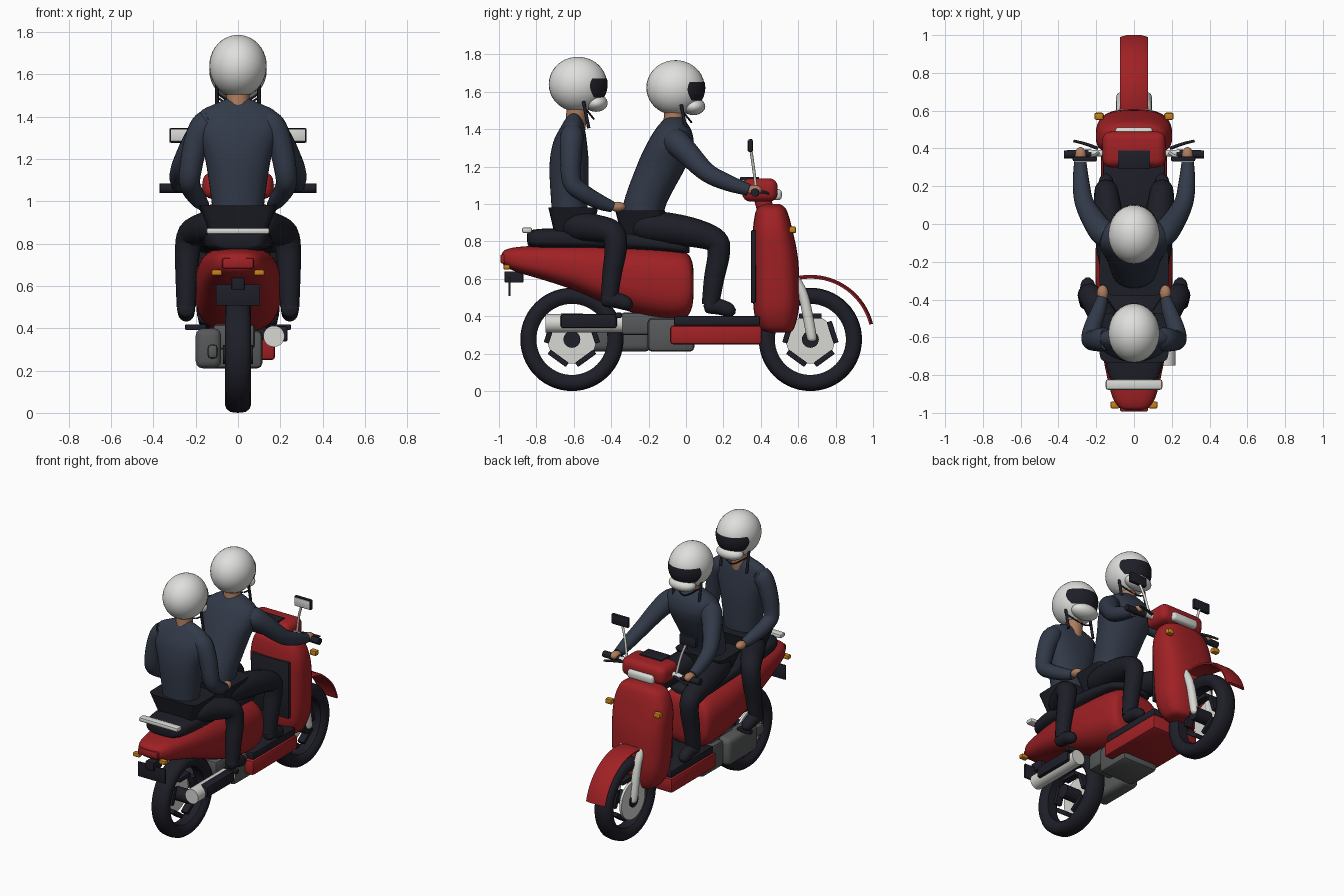
import bpy, bmesh, math
from mathutils import Vector, Matrix, Euler

if "Cube" in bpy.data.objects:
    bpy.data.objects.remove(bpy.data.objects["Cube"])


def material(name, r, g, b):
    m = bpy.data.materials.new(name)
    m.diffuse_color = (r, g, b, 1)
    m.use_nodes = True
    m.node_tree.nodes["Principled BSDF"].inputs["Base Color"].default_value = m.diffuse_color
    return m


RED = material("red paint", .35, .015, .018)
BLACK = material("black rubber", .013, .013, .021)
GREY = material("engine grey", .095, .098, .1)
LIGHT = material("light metal", .68, .68, .65)
WHITE = material("helmet white", .74, .74, .72)
AMBER = material("amber lens", .6, .22, .01)
JACKET = material("navy jacket", .032, .042, .066)
PANTS = material("dark trousers", .012, .013, .02)
SKIN = material("skin", .42, .2, .11)


def finish(name, bm, mat, angle=40):
    bmesh.ops.recalc_face_normals(bm, faces=bm.faces)
    me = bpy.data.meshes.new(name)
    bm.to_mesh(me)
    bm.free()
    me.materials.append(mat)
    for p in me.polygons:
        p.use_smooth = True
    me.set_sharp_from_angle(angle=math.radians(angle))
    ob = bpy.data.objects.new(name, me)
    bpy.context.collection.objects.link(ob)
    return ob


def loft(name, rings, mat, closed=False, cap=True, angle=40):
    bm = bmesh.new()
    vs = [[bm.verts.new(p) for p in r] for r in rings]
    n, k = len(rings[0]), len(rings)
    for i in range(k if closed else k - 1):
        a, b = vs[i], vs[(i + 1) % k]
        for j in range(n):
            bm.faces.new((a[j], a[(j + 1) % n], b[(j + 1) % n], b[j]))
    if cap and not closed:
        bm.faces.new(vs[0])
        bm.faces.new(vs[-1])
    return finish(name, bm, mat, angle)


def spline(pts, steps):
    """Catmull-Rom through points of any dimension"""
    p = [Vector(q) for q in pts]
    p = [p[0] * 2 - p[1]] + p + [p[-1] * 2 - p[-2]]
    out = []
    for i in range(1, len(p) - 2):
        a, b, c, d = p[i - 1:i + 3]
        for s in range(steps):
            t = s / steps
            out.append((b * 2 + (c - a) * t + (a * 2 - b * 5 + c * 4 - d) * t * t
                        + (b * 3 - a - c * 3 + d) * t ** 3) * .5)
    return out + [p[-2]]


def tube(name, pts, mat, steps=6, n=16):
    """pts: (x, y, z, radius)"""
    q = spline(pts, steps) if len(pts) > 2 else [Vector(v) for v in pts]
    rings = []
    for i, v in enumerate(q):
        t = (q[min(i + 1, len(q) - 1)] - q[max(i - 1, 0)]).to_3d().normalized()
        u = t.cross(Vector((0, 0, 1)) if abs(t.x) > .9 else Vector((1, 0, 0))).normalized()
        w = t.cross(u)
        r = max(v[3], .002)
        rings.append([v.to_3d() + (u * math.cos(2 * math.pi * k / n) + w * math.sin(2 * math.pi * k / n)) * r
                      for k in range(n)])
    return loft(name, rings, mat, angle=60)


def box(name, c, size, mat, bev=.008, rot=(0, 0, 0), seg=2):
    bm = bmesh.new()
    bmesh.ops.create_cube(bm, size=1)
    bmesh.ops.scale(bm, vec=size, verts=bm.verts)
    if bev:
        bmesh.ops.bevel(bm, geom=bm.edges[:], offset=bev, segments=seg, profile=.5, affect='EDGES')
    bm.transform(Matrix.Translation(c) @ Euler(rot).to_matrix().to_4x4())
    return finish(name, bm, mat)


def ball(name, c, size, mat):
    bm = bmesh.new()
    bmesh.ops.create_uvsphere(bm, u_segments=32, v_segments=20, radius=1)
    bmesh.ops.scale(bm, vec=size, verts=bm.verts)
    bmesh.ops.translate(bm, vec=c, verts=bm.verts)
    return finish(name, bm, mat)


def oval(a, b, e=2.0, n=40):
    out = []
    for k in range(n):
        c, s = math.cos(2 * math.pi * k / n), math.sin(2 * math.pi * k / n)
        out.append((a * math.copysign(abs(c) ** (2 / e), c), b * math.copysign(abs(s) ** (2 / e), s)))
    return out


def along_y(name, secs, mat, e):
    """secs: y, bottom, top, half width"""
    loft(name, [[(x, s[0], (s[1] + s[2]) / 2 + z) for x, z in oval(s[3], (s[2] - s[1]) / 2, e)]
                for s in spline(secs, 4)], mat, angle=60)


def along_z(name, secs, mat, e=2.0):
    """secs: z, back, front, half width"""
    loft(name, [[(x, (s[1] + s[2]) / 2 + y, s[0]) for x, y in oval(s[3], (s[2] - s[1]) / 2, e)]
                for s in spline(secs, 4)], mat, angle=60)


# wheels, each with a light disc on the left side
def wheel(name, y, z=.276):
    prof = [(-.035, .19), (-.058, .212), (-.062, .235), (-.056, .256), (-.035, .272), (0, .276),
            (.035, .272), (.056, .256), (.062, .235), (.058, .212), (.035, .19)]
    loft(name + "_tyre", [[(x, y + r * math.cos(a), z + r * math.sin(a)) for x, r in prof]
                          for a in [2 * math.pi * k / 56 for k in range(56)]], BLACK, closed=True)
    tube(name + "_disc", [(-.062, y, z, .13), (-.045, y, z, .13)], LIGHT, n=40)
    tube(name + "_hub", [(-.07, y, z, .045), (.07, y, z, .045)], BLACK, n=24)
    for k in range(5):
        a = math.radians(18 + 72 * k)
        box(name + "_spoke", (0, y + .125 * math.cos(a), z + .125 * math.sin(a)),
            (.05, .028, .12), BLACK, .004, (a, 0, 0))


wheel("rear_wheel", -.61)
wheel("front_wheel", .665)

# front fender and fork
arc = []
for k in range(25):
    a = math.radians(14 + 94 * k / 24)
    arc.append([(x, .665 + r * math.cos(a), .276 + r * math.sin(a))
                for x, r in ((-.07, .325), (.07, .325), (.073, .335), (.04, .345), (-.04, .345), (-.073, .335))])
loft("front_fender", arc, RED)
for s in (-1, 1):
    tube("fork_leg", [(s * .068, .585, .6, .025), (s * .068, .63, .5, .027), (s * .068, .67, .3, .027),
                      (s * .068, .675, .265, .015)], LIGHT)

# rear body, seat, leg shield
along_y("rear_body", [(-.985, .69, .735, .05), (-.965, .665, .755, .085), (-.9, .635, .77, .12),
                      (-.75, .59, .78, .155), (-.6, .54, .785, .18), (-.45, .475, .785, .195),
                      (-.25, .41, .775, .205), (-.08, .383, .76, .2), (.0, .395, .74, .19),
                      (.03, .44, .7, .17), (.04, .5, .65, .12)], RED, 2.7)
along_y("seat", [(-.85, .8, .84, .06), (-.83, .77, .86, .12), (-.7, .76, .87, .155), (-.4, .755, .86, .165),
                 (-.15, .745, .83, .16), (-.02, .735, .8, .14), (.02, .74, .775, .08)], BLACK, 3)
along_z("leg_shield", [(.312, .45, .55, .08), (.33, .4, .575, .13), (.4, .368, .597, .17),
                       (.5, .358, .608, .19), (.7, .355, .6, .2), (.85, .357, .572, .2), (.95, .37, .545, .17),
                       (.985, .39, .525, .13), (1.0, .42, .5, .06)], RED, 2.8)
box("shield_panel", (0, .36, .665), (.29, .026, .39), BLACK)
tube("steering_column", [(0, .43, .95, .045), (0, .4, 1.06, .045)], RED)

# floorboard and footpegs
box("floorboard", (0, .16, .3), (.35, .49, .1), RED, .015)
box("floor_mat", (0, .165, .375), (.33, .46, .05), BLACK, .008)
for s in (-1, 1):
    box("footpeg", (s * .2, -.36, .405), (.1, .035, .028), BLACK, .006)

# engine and exhaust
box("engine_block", (-.02, -.08, .3), (.27, .25, .18), GREY, .025)
box("engine_case", (-.14, -.35, .305), (.12, .33, .19), GREY, .035, seg=3)
box("swing_arm", (-.12, -.53, .29), (.05, .26, .07), GREY, .02)
box("engine_mount", (-.02, -.22, .36), (.2, .26, .12), GREY, .02)
tube("muffler", [(.17, -.75, .362, .05), (.17, -.34, .362, .05)], LIGHT, n=28)
box("heat_shield", (.2, -.52, .374), (.07, .3, .075), BLACK, .012)

# tail parts
box("tail_light", (0, -.975, .707), (.15, .035, .05), RED, .01)
box("plate_bracket", (0, -.92, .61), (.06, .1, .06), BLACK, .004)
box("number_plate", (0, -.943, .557), (.21, .012, .1), BLACK, .003)
box("grab_bar", (0, -.85, .86), (.3, .055, .03), LIGHT, .012)
for s in (-1, 1):
    tube("grab_bar_stay", [(s * .09, -.84, .86, .012), (s * .09, -.77, .79, .012)], BLACK)
    box("rear_indicator", (s * .1, -.958, .663), (.05, .036, .028), AMBER, .008)
    box("front_indicator", (s * .185, .57, .862), (.05, .038, .036), AMBER, .01)

# handlebar unit
box("headset", (0, .395, 1.075), (.335, .19, .125), RED, .045, seg=4)
box("headlight", (0, .487, 1.05), (.2, .05, .06), LIGHT, .02, seg=3)
box("dashboard", (0, .34, 1.135), (.17, .1, .02), BLACK, .004)
for s in (-1, 1):
    tube("handlebar", [(s * .14, .375, 1.065, .018), (s * .24, .375, 1.065, .018)], LIGHT)
    tube("grip", [(s * .225, .372, 1.062, .022), (s * .37, .368, 1.062, .022)], BLACK)
    tube("brake_lever", [(s * .19, .4, 1.065, .009), (s * .26, .425, 1.062, .008), (s * .32, .44, 1.055, .007)], BLACK)
    tube("mirror_stem", [(s * .19, .375, 1.08, .008), (s * .215, .36, 1.2, .008), (s * .25, .345, 1.3, .008)], LIGHT)
    box("mirror_housing", (s * .26, .345, 1.312), (.13, .025, .07), BLACK, .008)
    box("mirror_glass", (s * .26, .331, 1.312), (.115, .006, .056), LIGHT, .002)


# riders
def helmet(who, y, z):
    a, b = .136, .156
    ball(who + "_helmet", (0, y, z), (a, b, .147), WHITE)
    bm = bmesh.new()
    rows = []
    for i in range(9):
        h = -.07 + .1 * i / 8
        f = math.sqrt(1 - (h / .147) ** 2) * 1.02
        w = math.radians(66 - 9 * ((i - 5) / 4) ** 2)
        rows.append([bm.verts.new((a * f * math.sin(t), y + b * f * math.cos(t), z + h))
                     for t in [w * (k / 12 - 1) for k in range(25)]])
    for r, q in zip(rows, rows[1:]):
        for k in range(24):
            bm.faces.new((r[k], r[k + 1], q[k + 1], q[k]))
    finish(who + "_visor", bm, BLACK)
    ball(who + "_chin_guard", (0, y + .096, z - .1), (.095, .063, .047), WHITE)
    tube(who + "_neck", [(0, y - .015, z - .24, .055), (0, y, z - .08, .055)], SKIN)
    for s in (-1, 1):
        tube(who + "_strap", [(s * .1, y + .03, z - .09, .009), (s * .1, y + .058, z - .235, .009)], BLACK)
    tube(who + "_chin_strap", [(-.1, y + .04, z - .13, .005), (0, y + .085, z - .185, .005),
                               (.1, y + .04, z - .13, .005)], BLACK)


def rider(who, head, torso, hip, arm, leg, foot):
    helmet(who, *head)
    along_z(who + "_jacket", torso, JACKET, 2.2)
    y, z0, z1 = hip
    loft(who + "_hips", [[(x, y + v, z) for x, v in oval(w, d, 7)]
                         for z, w, d in ((z0, .13, .1), (z1, .183, .133))], PANTS)
    for s in (-1, 1):
        tube(who + "_sleeve", [(s * x, v, z, r) for x, v, z, r in arm], JACKET)
        x, v, z, r = arm[-1]
        ball(who + "_hand", (s * (x - .002), v + .03, z), (.03, .042, .027), SKIN)
        tube(who + "_trouser_leg", [(s * x, v, z, r) for x, v, z, r in leg], PANTS)
        fx, fy, fz = foot
        tube(who + "_shoe", [(s * fx, fy - .085, fz + .02, .01), (s * fx, fy - .065, fz + .018, .04),
                             (s * fx, fy, fz + .01, .042), (s * fx, fy + .06, fz - .01, .035),
                             (s * fx, fy + .085, fz - .015, .012)], BLACK)


rider("driver", (-.056, 1.622),
      [(.88, -.33, -.13, .12), (1.0, -.335, -.105, .125), (1.2, -.265, 0, .155), (1.31, -.215, .04, .185),
       (1.39, -.17, .03, .175), (1.44, -.13, .0, .11), (1.465, -.1, -.02, .05)],
      (-.245, .83, .965),
      [(.1, -.07, 1.35, .05), (.15, -.055, 1.335, .07), (.2, -.0, 1.28, .064), (.262, .11, 1.17, .051),
       (.28, .22, 1.115, .044), (.285, .335, 1.075, .032)],
      [(.08, -.28, .88, .06), (.1, -.2, .88, .085), (.13, 0, .855, .08), (.145, .15, .81, .066),
       (.148, .175, .74, .06), (.148, .15, .6, .054), (.148, .13, .46, .046)],
      (.148, .18, .44))
rider("passenger", (-.578, 1.64),
      [(.88, -.71, -.54, .12), (1.0, -.72, -.525, .125), (1.2, -.73, -.52, .155), (1.33, -.71, -.53, .19),
       (1.42, -.665, -.545, .18), (1.46, -.64, -.56, .11), (1.485, -.62, -.575, .05)],
      (-.603, .84, .98),
      [(.1, -.61, 1.385, .04), (.155, -.61, 1.365, .062), (.2, -.615, 1.27, .058), (.228, -.61, 1.12, .051),
       (.22, -.55, 1.06, .047), (.188, -.46, 1.01, .04), (.168, -.395, .985, .03)],
      [(.07, -.64, .87, .06), (.11, -.58, .88, .08), (.17, -.48, .87, .073), (.22, -.395, .845, .066),
       (.238, -.375, .77, .06), (.243, -.395, .63, .052), (.245, -.41, .5, .045)],
      (.245, -.37, .475))
